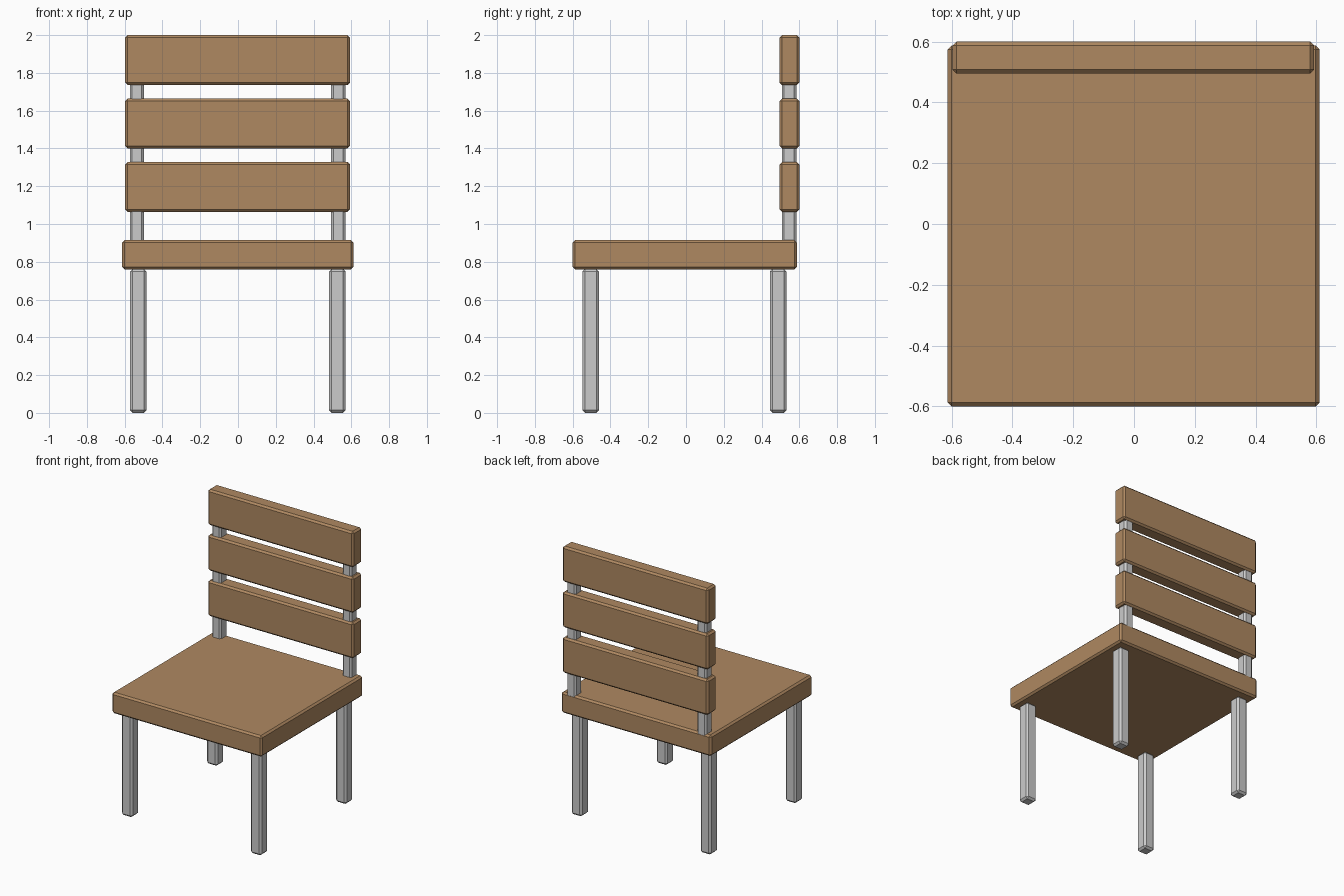
import bpy
import bmesh

if "Cube" in bpy.data.objects:
    bpy.data.objects.remove(bpy.data.objects["Cube"])

wood = bpy.data.materials.new("wood")
wood.diffuse_color = (0.43, 0.25, 0.12, 1)
wood.use_nodes = True
wood.node_tree.nodes["Principled BSDF"].inputs["Base Color"].default_value = wood.diffuse_color


def box(name, xs, ys, zs, bevel, material=None):
    """Chamfered box given its extents along each axis."""
    bm = bmesh.new()
    bmesh.ops.create_cube(bm, size=1)
    for v in bm.verts:
        v.co = [r[0] if c < 0 else r[1] for c, r in zip(v.co, (xs, ys, zs))]
    bmesh.ops.bevel(bm, geom=bm.edges[:], offset=bevel, segments=1,
                    profile=0.5, affect='EDGES')
    mesh = bpy.data.meshes.new(name)
    bm.to_mesh(mesh)
    bm.free()
    obj = bpy.data.objects.new(name, mesh)
    bpy.context.collection.objects.link(obj)
    if material:
        mesh.materials.append(material)
    return obj


# Seat
box("seat", (-0.613, 0.611), (-0.6, 0.587), (0.76, 0.915), 0.013, wood)

# Backrest slats
for i, top in enumerate((2.0, 1.664, 1.328)):
    box(f"back_slat_{i + 1}", (-0.597, 0.593), (0.495, 0.6),
        (top - 0.264, top), 0.013, wood)

for side, leg_x, post_x in (("left", -0.528, -0.535), ("right", 0.526, 0.531)):
    # Legs
    for end, y in (("front", -0.505), ("back", 0.488)):
        box(f"{end}_{side}_leg", (leg_x - 0.044, leg_x + 0.044),
            (y - 0.044, y + 0.044), (0, 0.762), 0.014)
    # Posts carrying the slats, rooted in the seat
    box(f"{side}_back_post", (post_x - 0.038, post_x + 0.038),
        (0.507, 0.586), (0.79, 1.93), 0.013)
